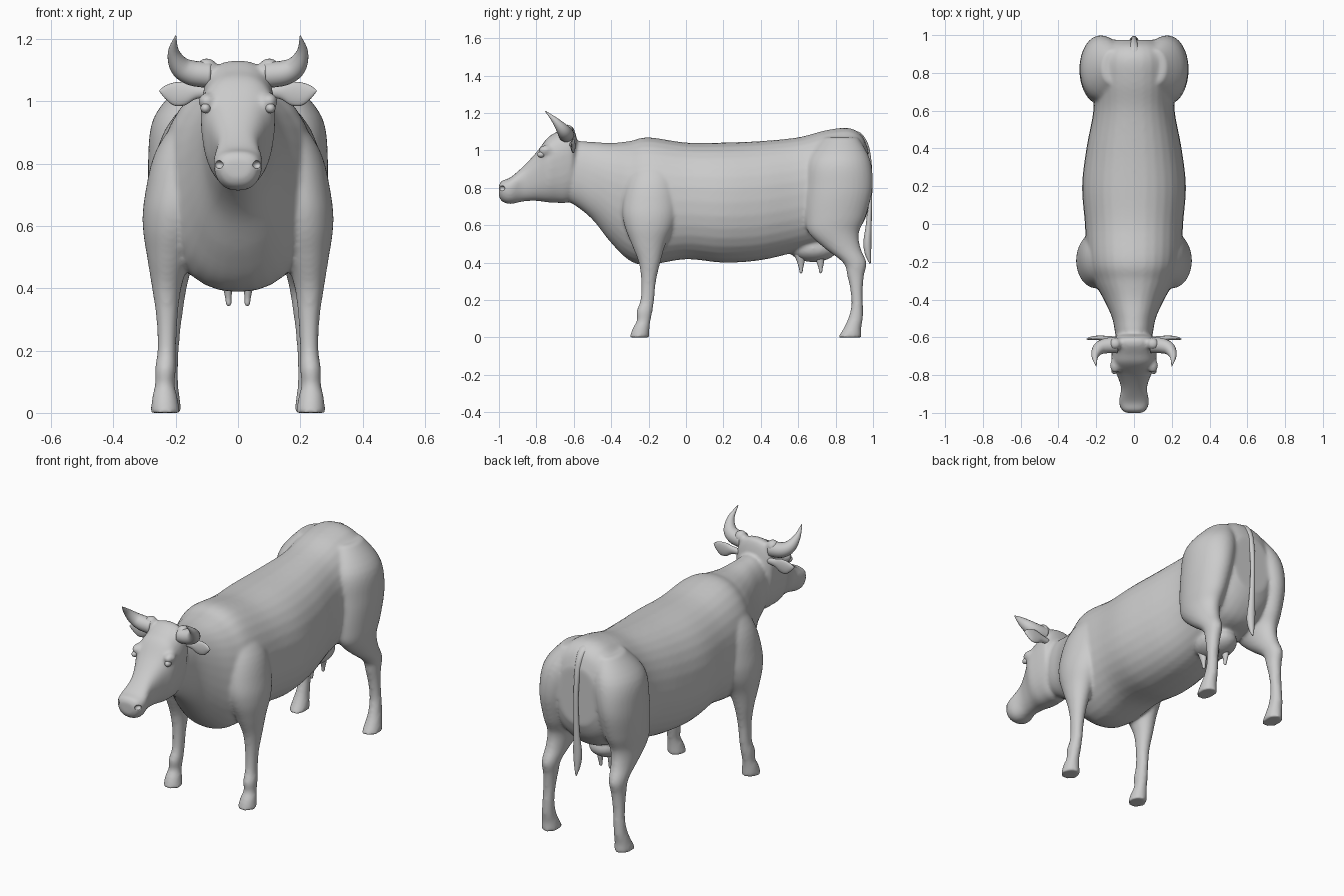
import bpy, bmesh, math
from mathutils import Vector

X, Y, Z = Vector((1, 0, 0)), Vector((0, 1, 0)), Vector((0, 0, 1))


def spline(keys, steps):
    """Catmull-Rom interpolation of number tuples."""
    out = []
    n = len(keys)
    for i in range(n - 1):
        p = [keys[max(0, min(n - 1, i + k))] for k in (-1, 0, 1, 2)]
        for s in range(steps):
            t = s / steps
            out.append([0.5 * (2 * b + (c - a) * t + (2 * a - 5 * b + 4 * c - d) * t * t
                               + (3 * b - a - 3 * c + d) * t ** 3) for a, b, c, d in zip(*p)])
    return out + [list(keys[-1])]


def loft(bm, keys, axes=None, taper=0.0, power=2.0, side=1, sides=32, steps=5):
    """Closed tube through rings (x, y, z, radius_u, radius_v)."""
    pts = spline(keys, steps)
    rings = []
    for i, (x, y, z, ru, rv) in enumerate(pts):
        c = Vector((x, y, z))
        if axes:
            u, v = axes
        else:
            t = Vector(pts[min(i + 1, len(pts) - 1)][:3]) - Vector(pts[max(i - 1, 0)][:3])
            u = t.cross(Y).normalized()
            v = t.cross(u).normalized()
        ring = []
        for k in range(sides):
            a = 2 * math.pi * k / sides
            cu = math.copysign(abs(math.cos(a)) ** (2 / power), math.cos(a))
            cv = math.copysign(abs(math.sin(a)) ** (2 / power), math.sin(a))
            p = c + u * (max(ru, .001) * cu * (1 + taper * cv)) + v * (max(rv, .001) * cv)
            p.x *= side
            ring.append(bm.verts.new(p))
        rings.append(ring)
    for a, b in zip(rings, rings[1:]):
        for k in range(sides):
            j = (k + 1) % sides
            bm.faces.new((a[k], a[j], b[j], b[k]))
    bm.faces.new(rings[0])
    bm.faces.new(rings[-1])


def ball(bm, centre, radii):
    vs = bmesh.ops.create_uvsphere(bm, u_segments=24, v_segments=16, radius=1)["verts"]
    for v in vs:
        v.co = Vector(centre) + Vector(a * b for a, b in zip(v.co, radii))


def finish(bm, name, mirror=False):
    bmesh.ops.recalc_face_normals(bm, faces=bm.faces[:])
    for f in bm.faces:
        f.smooth = True
    me = bpy.data.meshes.new(name)
    bm.to_mesh(me)
    bm.free()
    ob = bpy.data.objects.new(name, me)
    bpy.context.collection.objects.link(ob)
    if mirror:
        ob.modifiers.new("mirror", 'MIRROR').use_mirror_merge = False
    return ob


def along_y(rows):
    """Rows of (y, top, bottom, half width) become rings."""
    return [(0, y, (t + b) / 2, w, (t - b) / 2) for y, t, b, w in rows]


# trunk and neck
bm = bmesh.new()
loft(bm, along_y([
    (-.70, .98, .76, .06), (-.60, 1.045, .71, .095), (-.50, 1.045, .63, .115),
    (-.40, 1.04, .505, .16), (-.30, 1.05, .41, .215), (-.20, 1.07, .388, .25),
    (0, 1.042, .418, .26), (.20, 1.042, .40, .275), (.40, 1.05, .413, .252),
    (.60, 1.07, .46, .215), (.75, 1.108, .50, .215), (.87, 1.12, .53, .21),
    (.94, 1.08, .60, .18), (.975, 1.0, .68, .12)]), (X, Z), power=2.25)

# head
loft(bm, along_y([
    (-1.0, .815, .755, .04), (-.985, .838, .728, .064), (-.94, .855, .713, .078),
    (-.87, .915, .727, .067), (-.80, .99, .73, .088), (-.74, 1.068, .722, .115),
    (-.69, 1.10, .72, .116), (-.64, 1.13, .72, .113), (-.605, 1.125, .75, .106),
    (-.585, 1.07, .82, .075)]), (X, Z), taper=.15, power=2.5)

# legs
front = [(.10, -.17, 1.0, .05, .07), (.165, -.18, .85, .095, .13), (.197, -.19, .70, .102, .15),
         (.21, -.195, .60, .096, .135), (.222, -.20, .50, .07, .092), (.229, -.195, .40, .047, .058),
         (.228, -.20, .30, .034, .040), (.229, -.207, .20, .030, .037), (.233, -.222, .14, .034, .043),
         (.235, -.226, .09, .032, .037), (.235, -.24, .05, .041, .045), (.233, -.25, 0, .048, .053)]
hind = [(.11, .83, 1.07, .06, .09), (.155, .82, .95, .115, .165), (.18, .82, .80, .109, .178),
        (.19, .80, .65, .092, .162), (.197, .79, .56, .074, .135), (.203, .835, .48, .058, .098),
        (.21, .902, .40, .045, .063), (.213, .907, .33, .037, .045), (.218, .912, .25, .032, .033),
        (.222, .915, .17, .031, .031), (.226, .906, .10, .034, .040), (.228, .89, .05, .041, .047),
        (.228, .875, 0, .048, .064)]
for leg in (front, hind):
    for side in (1, -1):
        loft(bm, leg, (X, Y), side=side)

# poll corners, brows and udder bag
for s in (1, -1):
    ball(bm, (s * .10, -.635, 1.105), (.034, .034, .036))
    ball(bm, (s * .10, -.75, 1.0), (.028, .04, .028))
ball(bm, (0, .68, .475), (.10, .13, .072))

body = finish(bm, "cow_body")
rm = body.modifiers.new("fuse", 'REMESH')
rm.mode = 'VOXEL'
rm.voxel_size = .009
rm.use_smooth_shade = True
sm = body.modifiers.new("soften", 'SMOOTH')
sm.factor = .5
sm.iterations = 10

# nostril hollows
bm = bmesh.new()
for s in (1, -1):
    ball(bm, (s * .062, -.985, .797), (.016, .02, .013))
cutter = finish(bm, "nostril_cutter")
cutter.hide_render = True
cutter.hide_set(True)
cut = body.modifiers.new("nostrils", 'BOOLEAN')
cut.operation = 'DIFFERENCE'
cut.object = cutter

# eyes
bm = bmesh.new()
ball(bm, (.104, -.775, .978), (.016, .02, .016))
finish(bm, "eyes", True)

# horns
bm = bmesh.new()
loft(bm, [(.09, -.64, 1.085, .042, .042), (.15, -.645, 1.092, .04, .04), (.188, -.662, 1.115, .033, .033),
          (.207, -.70, 1.16, .018, .018), (.20, -.752, 1.21, .002, .002)], sides=20)
finish(bm, "horns", True)

# ears: flattened leaves with a dished front
bm = bmesh.new()
loft(bm, [(.09, -.61, 1.03, .014, .016), (.135, -.607, 1.03, .014, .022), (.17, -.604, 1.025, .013, .037),
          (.205, -.603, 1.024, .011, .037), (.235, -.606, 1.03, .008, .02), (.252, -.61, 1.034, .002, .002)],
     (Y, Z), sides=20)
finish(bm, "ears", True)

# tail with tuft
bm = bmesh.new()
loft(bm, [(0, .86, 1.10, .03, .02), (0, .915, 1.085, .026, .02), (0, .96, 1.02, .018, .018),
          (0, .982, .90, .014, .014), (0, .984, .75, .014, .013), (0, .978, .62, .018, .017),
          (0, .97, .52, .024, .024), (0, .974, .45, .017, .018), (0, .985, .395, .003, .003)],
     (X, (Y + Z * .5).normalized()), sides=20)
finish(bm, "tail")

# teats
bm = bmesh.new()
for y in (.615, .72):
    loft(bm, [(.034, y - .01, .45, .026, .028), (.033, y - .002, .405, .016, .02),
              (.031, y, .37, .010, .011), (.030, y, .35, .008, .008), (.030, y, .343, .002, .002)],
         (X, Y), sides=16)
finish(bm, "teats", True)
